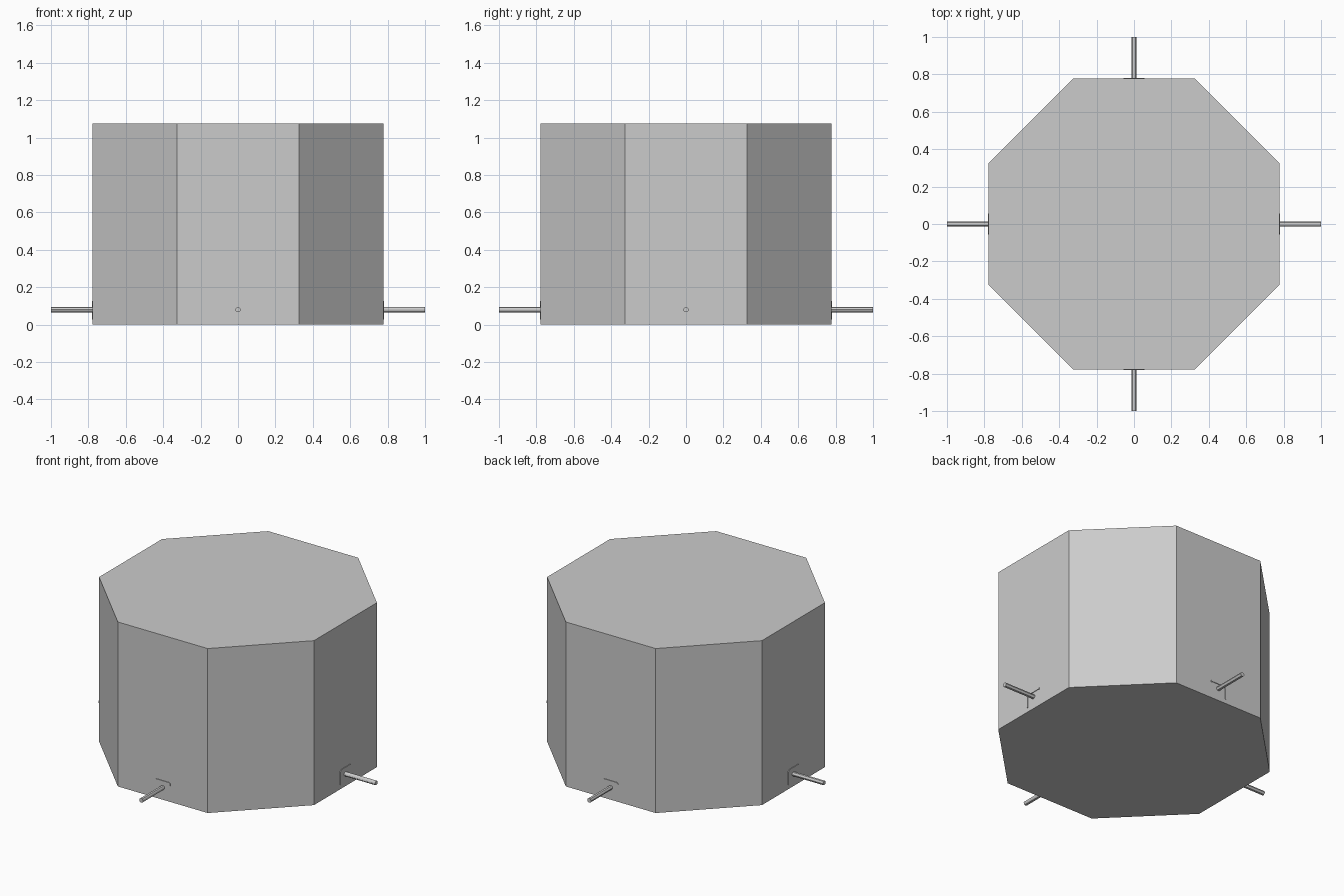
import bpy, bmesh
from math import pi
from mathutils import Matrix, Vector

if "Cube" in bpy.data.objects:
    bpy.data.objects.remove(bpy.data.objects["Cube"])

HALF, SIDE, HEIGHT = 0.777, 0.325, 1.075


def finish(bm, name, smooth=False):
    bmesh.ops.recalc_face_normals(bm, faces=bm.faces)
    me = bpy.data.meshes.new(name)
    bm.to_mesh(me)
    bm.free()
    ob = bpy.data.objects.new(name, me)
    bpy.context.collection.objects.link(ob)
    if smooth:
        bpy.ops.object.select_all(action='DESELECT')
        ob.select_set(True)
        bpy.context.view_layer.objects.active = ob
        bpy.ops.object.shade_smooth_by_angle()
    return ob


def prism(bm, outline, direction):
    face = bm.faces.new([bm.verts.new(p) for p in outline])
    ext = bmesh.ops.extrude_face_region(bm, geom=[face])["geom"]
    # keep the starting face so the solid stays closed
    bmesh.ops.translate(bm, vec=direction,
                        verts=[g for g in ext if isinstance(g, bmesh.types.BMVert)])


# octagonal body
bm = bmesh.new()
a, b = HALF, SIDE
octagon = [(-b, -a), (b, -a), (a, -b), (a, b), (b, a), (-b, a), (-a, b), (-a, -b)]
prism(bm, [(x, y, 0) for x, y in octagon], Vector((0, 0, HEIGHT)))
finish(bm, "octagonal_body")

# a peg and a shallow bent strip on each of the four main faces
strip = [(-0.057, 0.028), (-0.051, 0.028), (-0.051, 0.098), (-0.042, 0.110),
         (0.048, 0.110), (0.055, 0.106), (0.055, 0.120), (0.048, 0.126),
         (-0.046, 0.126), (-0.057, 0.115)]
for name, turn, flip in (("front", 0, 1), ("right", 1, 1), ("back", 2, -1), ("left", 3, 1)):
    rot = Matrix.Rotation(turn * pi / 2, 4, 'Z')

    bm = bmesh.new()
    length = 1.0 - HALF + 0.01
    place = Matrix.Translation((0, -1 + length / 2, 0.08)) @ Matrix.Rotation(pi / 2, 4, 'X')
    bmesh.ops.create_cone(bm, cap_ends=True, segments=12, radius1=0.014,
                          radius2=0.014, depth=length, matrix=rot @ place)
    finish(bm, name + "_peg", True)

    bm = bmesh.new()
    prism(bm, [(flip * x, -HALF - 0.004, z) for x, z in strip], Vector((0, 0.008, 0)))
    bmesh.ops.transform(bm, matrix=rot, verts=bm.verts)
    finish(bm, name + "_bent_strip")
